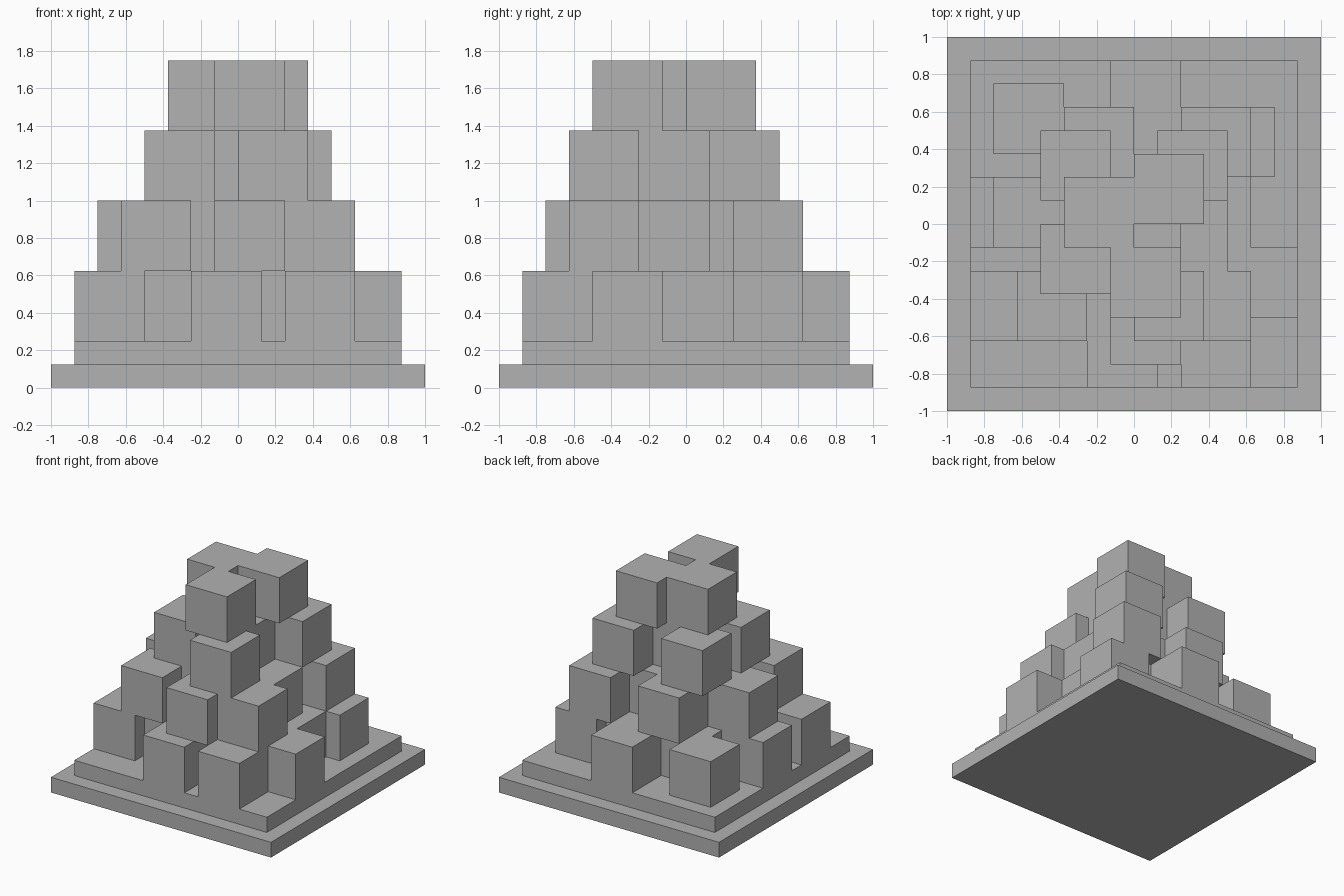
import bpy
import bmesh
from mathutils import Matrix, Vector

if "Cube" in bpy.data.objects:
    bpy.data.objects.remove(bpy.data.objects["Cube"])

stone = bpy.data.materials.new("grey_stone")
stone.diffuse_color = (0.445, 0.445, 0.445, 1.0)
stone.use_nodes = True
stone.node_tree.nodes["Principled BSDF"].inputs["Base Color"].default_value = stone.diffuse_color

BLOCK = 0.375


def add_box(name, low, high):
    """Axis-aligned box between two corners."""
    low, high = Vector(low), Vector(high)
    bm = bmesh.new()
    matrix = Matrix.Translation((low + high) / 2) @ Matrix.Diagonal((high - low).to_4d())
    bmesh.ops.create_cube(bm, size=1.0, matrix=matrix)
    mesh = bpy.data.meshes.new(name)
    bm.to_mesh(mesh)
    bm.free()
    mesh.materials.append(stone)
    obj = bpy.data.objects.new(name, mesh)
    bpy.context.collection.objects.link(obj)
    return obj


def add_square(name, half, z0, z1):
    return add_box(name, (-half, -half, z0), (half, half, z1))


# Stepped plinth
add_square("base_slab", 1.0, 0.0, 0.125)
add_square("upper_slab", 0.875, 0.125, 0.25)

# Tiers from bottom to top: half width of the core, then the low corner of each block
tiers = [
    (0.5, [(-0.75, 0.375), (-0.125, 0.5), (0.375, 0.25), (0.25, -0.125),
           (0.5, -0.5), (0.25, -0.875), (-0.25, -0.875), (-0.875, -0.625),
           (-0.875, -0.125)]),
    (0.375, [(-0.375, 0.25), (0.25, 0.25), (0.125, -0.25), (0.25, -0.625),
             (-0.125, -0.75), (-0.625, -0.625), (-0.75, -0.125)]),
    (0.25, [(-0.5, 0.125), (0.125, 0.125), (-0.5, -0.375), (0.0, -0.625)]),
    (0.0, [(-0.375, -0.125), (0.0, 0.0), (-0.125, -0.5)]),
]

for level, (core, corners) in enumerate(tiers):
    z0 = 0.25 + level * BLOCK
    z1 = z0 + BLOCK
    if core:
        add_square(f"tier_{level + 1}_core", core, z0, z1)
    for i, (x, y) in enumerate(corners):
        add_box(f"tier_{level + 1}_block_{i + 1}", (x, y, z0), (x + BLOCK, y + BLOCK, z1))
